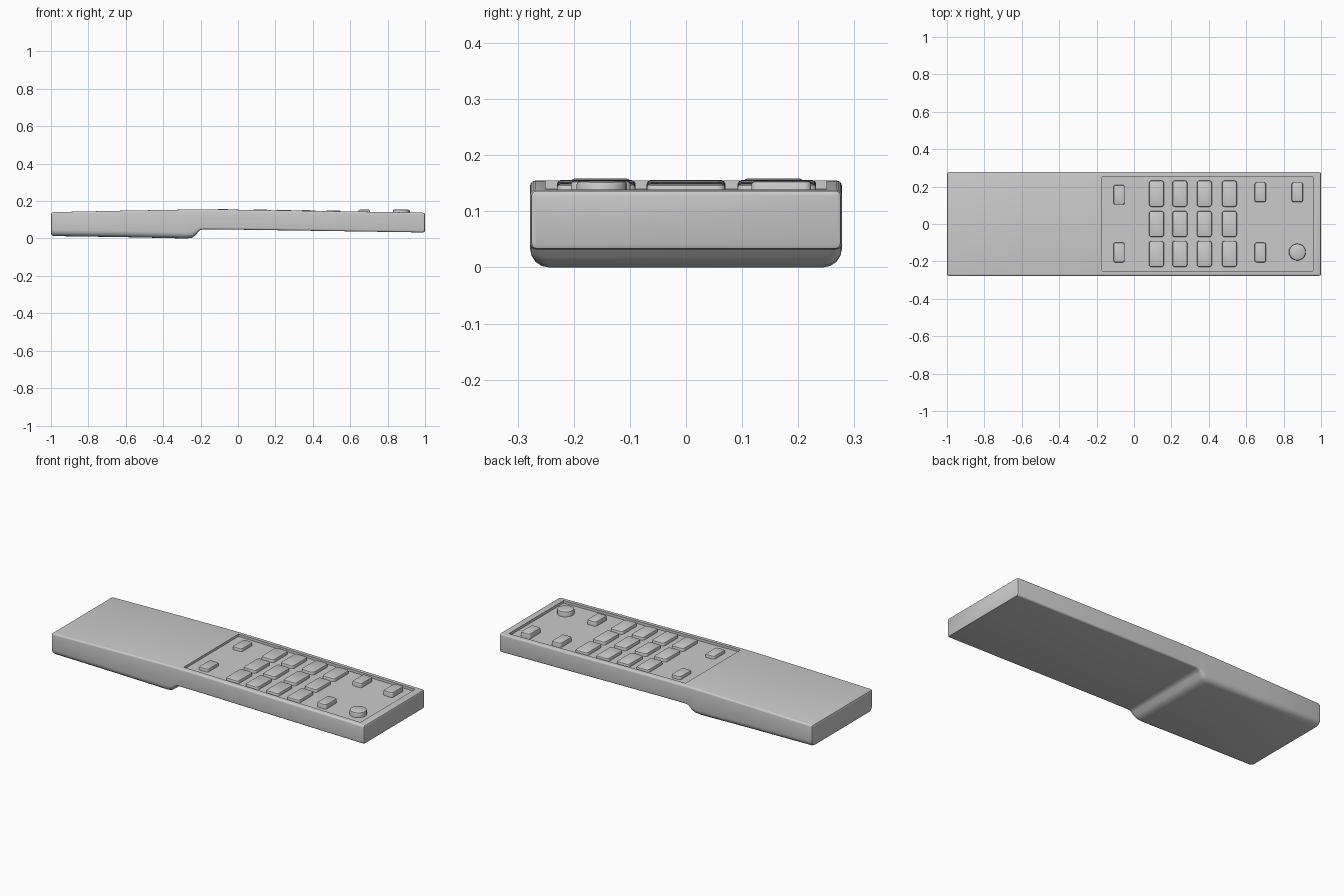
import bpy, bmesh, math
from mathutils import Matrix

if "Cube" in bpy.data.objects:
    bpy.data.objects.remove(bpy.data.objects["Cube"])

HALF_W = 0.278
SLOPE = 0.0155


def floor_z(x):
    # height of the sunken key panel
    return 0.139 - SLOPE * x


def make_object(name, bm, smooth=True):
    bmesh.ops.recalc_face_normals(bm, faces=bm.faces[:])
    me = bpy.data.meshes.new(name)
    bm.to_mesh(me)
    bm.free()
    ob = bpy.data.objects.new(name, me)
    bpy.context.collection.objects.link(ob)
    if smooth:
        bpy.context.view_layer.objects.active = ob
        ob.select_set(True)
        bpy.ops.object.shade_smooth_by_angle(angle=math.radians(35))
        ob.select_set(False)
    return ob


def corner(cy, cz, ry, rz, start, steps=4):
    return [(cy + ry * math.cos(math.radians(start + 90 * i / steps)),
             cz + rz * math.sin(math.radians(start + 90 * i / steps)))
            for i in range(steps + 1)]


def section(w, zb, zt, rb, rt):
    right = corner(w - rb, zb + rb, rb, rb, -90) + corner(w - rt, zt - rt, rt, rt * 1.0, 0)
    return right + [(-y, z) for y, z in reversed(right)]


# Body: lofted along its length; x, half width, bottom, top, bottom radius, top radius
stations = [
    (-1.0, HALF_W - .010, .030, .131, .022, .006),
    (-.997, HALF_W - .003, .019, .137, .030, .008),
    (-.985, HALF_W, .013, .141, .034, .010),
    (-.60, HALF_W, .007, .149, .034, .010),
    (-.275, HALF_W, .000, .1545, .034, .010),
    (-.245, HALF_W, .004, .155, .032, .010),
    (-.225, HALF_W, .018, .155, .026, .010),
    (-.212, HALF_W, .036, .155, .018, .010),
    (-.20, HALF_W, .046, .155, .012, .010),
    (-.18, HALF_W, .049, .155, .010, .010),
    (-.05, HALF_W, .048, .1545, .010, .010),
    (.985, HALF_W, .0325, .1385, .010, .010),
    (.997, HALF_W - .003, .034, .136, .009, .008),
    (1.0, HALF_W - .008, .040, .131, .006, .006),
]
bm = bmesh.new()
rings = [[bm.verts.new((s[0], y, z)) for y, z in section(*s[1:])] for s in stations]
for a, b in zip(rings, rings[1:]):
    n = len(a)
    for i in range(n):
        j = (i + 1) % n
        bm.faces.new((a[i], a[j], b[j], b[i]))
bm.faces.new(rings[0])
bm.faces.new(rings[-1])
body = make_object("body", bm)

# Cutter for the sunken key panel
bm = bmesh.new()
x0, x1, h = -.172, .957, .25
pts = [(x0, floor_z(x0)), (x1, floor_z(x1)), (x1, .3), (x0, .3)]
face = bm.faces.new([bm.verts.new((x, -h, z)) for x, z in pts])
ext = bmesh.ops.extrude_face_region(bm, geom=[face])
bmesh.ops.translate(bm, vec=(0, 2 * h, 0),
                    verts=[v for v in ext["geom"] if isinstance(v, bmesh.types.BMVert)])
cutter = make_object("panel_cutter", bm, smooth=False)
cutter.hide_render = True
cutter.hide_set(True)
cut = body.modifiers.new("panel_recess", "BOOLEAN")
cut.operation = "DIFFERENCE"
cut.solver = "EXACT"
cut.object = cutter


# Keys: rounded outline, short side wall, softened top edge
def key(name, x, y, sx, sy, height, radius):
    bm = bmesh.new()
    loops = []
    for inset, z in ((0, -.004), (0, height - .006), (.002, height - .002), (.006, height)):
        r = max(radius - inset, .002)
        cx, cy = sx / 2 - inset - r, sy / 2 - inset - r
        ring = []
        for k, (u, v) in enumerate(((1, 1), (-1, 1), (-1, -1), (1, -1))):
            ring += corner(u * cx, v * cy, r, r, 90 * k, 5)
        loops.append([bm.verts.new((p, q, z)) for p, q in ring])
    for a, b in zip(loops, loops[1:]):
        for i in range(len(a)):
            j = (i + 1) % len(a)
            bm.faces.new((a[i], a[j], b[j], b[i]))
    bm.faces.new(loops[0])
    bm.faces.new(loops[-1])
    bmesh.ops.remove_doubles(bm, verts=bm.verts[:], dist=1e-5)
    bm.transform(Matrix.Translation((x, y, floor_z(x)))
                 @ Matrix.Rotation(math.atan(SLOPE), 4, 'Y'))
    make_object(name, bm)


# Number pad
for i, x in enumerate((.12, .245, .376, .51)):
    for j, y in enumerate((-.16, 0, .162)):
        key(f"number_key_{i}_{j}", x, y, .08, .14, .018, .015)

# Function keys
for i, (x, y, height) in enumerate(((-.08, .156, .018), (-.08, -.152, .018),
                                    (.675, .17, .026), (.675, -.152, .026),
                                    (.873, .17, .029))):
    key(f"function_key_{i}", x, y, .06, .106, height, .012)

# Round power key
key("power_key", .873, -.15, .09, .09, .029, .045)
